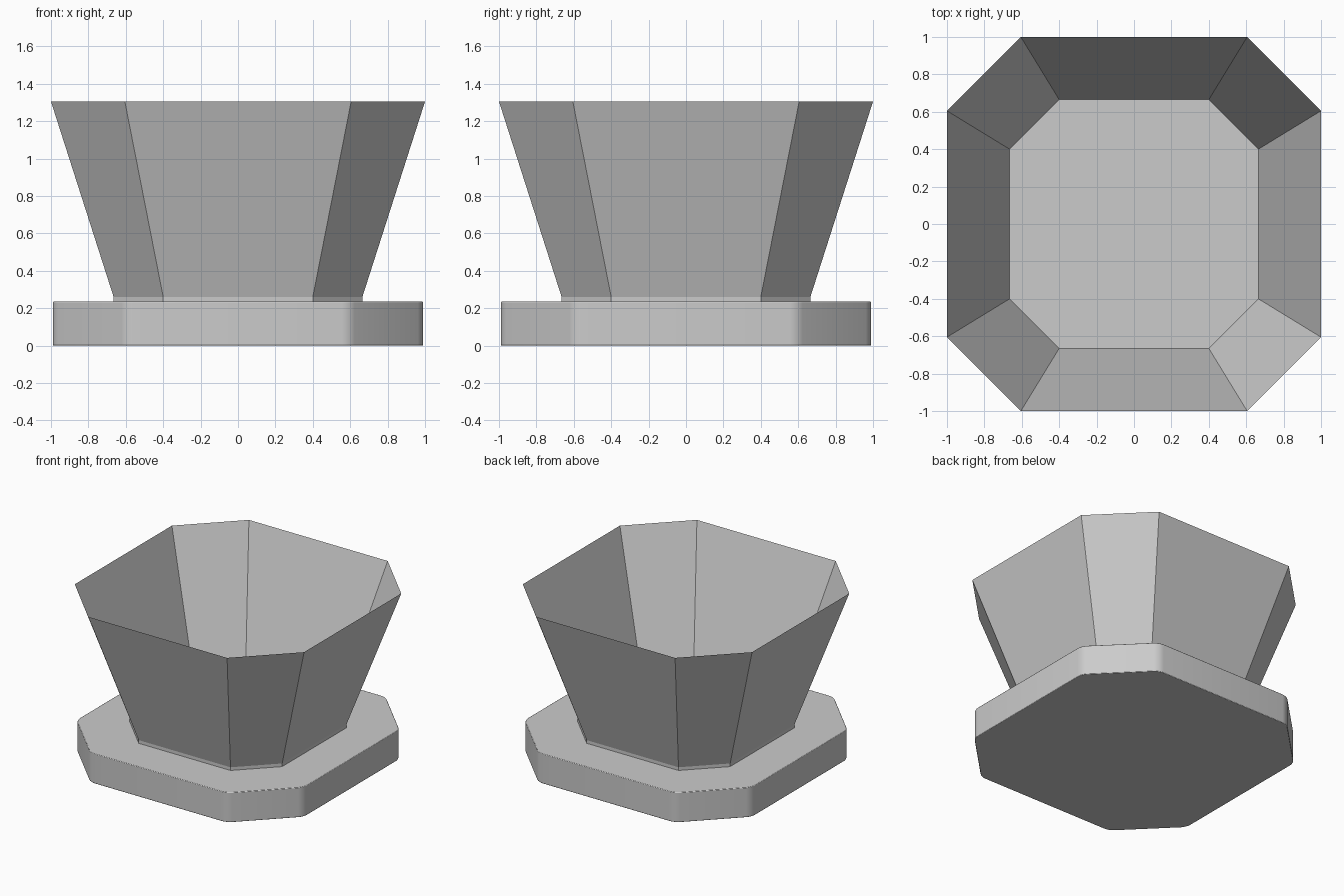
import bpy, bmesh, math

if "Cube" in bpy.data.objects:
    bpy.data.objects.remove(bpy.data.objects["Cube"])


def octagon(a, b, z):
    """Chamfered square: flats at +-a, corner points at +-b."""
    pts = [(a, -b), (a, b), (b, a), (-b, a), (-a, b), (-a, -b), (-b, -a), (b, -a)]
    return [(x, y, z) for x, y in pts]


def loft(name, rings, cap_bottom=False, cap_top=False):
    bm = bmesh.new()
    loops = [[bm.verts.new(p) for p in ring] for ring in rings]
    for lo, hi in zip(loops, loops[1:]):
        for i in range(8):
            j = (i + 1) % 8
            bm.faces.new((lo[i], lo[j], hi[j], hi[i]))
    if cap_bottom:
        bm.faces.new(loops[0][::-1])
    if cap_top:
        bm.faces.new(loops[-1])
    mesh = bpy.data.meshes.new(name)
    return_obj = bpy.data.objects.new(name, mesh)
    # Round the upright corners of the thick slab only
    if name == "base_slab":
        upright = [e for e in bm.edges if abs(e.verts[0].co.z - e.verts[1].co.z) > 0.1]
        bmesh.ops.bevel(bm, geom=upright, offset=0.04, segments=4,
                        profile=0.5, affect='EDGES')
    bm.to_mesh(mesh)
    bm.free()
    bpy.context.collection.objects.link(return_obj)
    return return_obj


# Base slab with softened corners
base = loft("base_slab", [octagon(0.99, 0.595, 0), octagon(0.99, 0.595, 0.235)], True, True)
rim = base.modifiers.new("edge_softening", 'BEVEL')
rim.width = 0.004
rim.segments = 2
rim.limit_method = 'ANGLE'
rim.angle_limit = math.radians(60)
bpy.context.view_layer.objects.active = base
base.select_set(True)
bpy.ops.object.shade_smooth_by_angle(angle=math.radians(35))

# Low plinth forming the neck and the bowl floor
loft("neck_plinth", [octagon(0.665, 0.4, 0.235), octagon(0.665, 0.4, 0.26)], cap_top=True)

# Thin flared open bowl
loft("flared_bowl", [octagon(0.665, 0.4, 0.26), octagon(1.0, 0.605, 1.305)])
